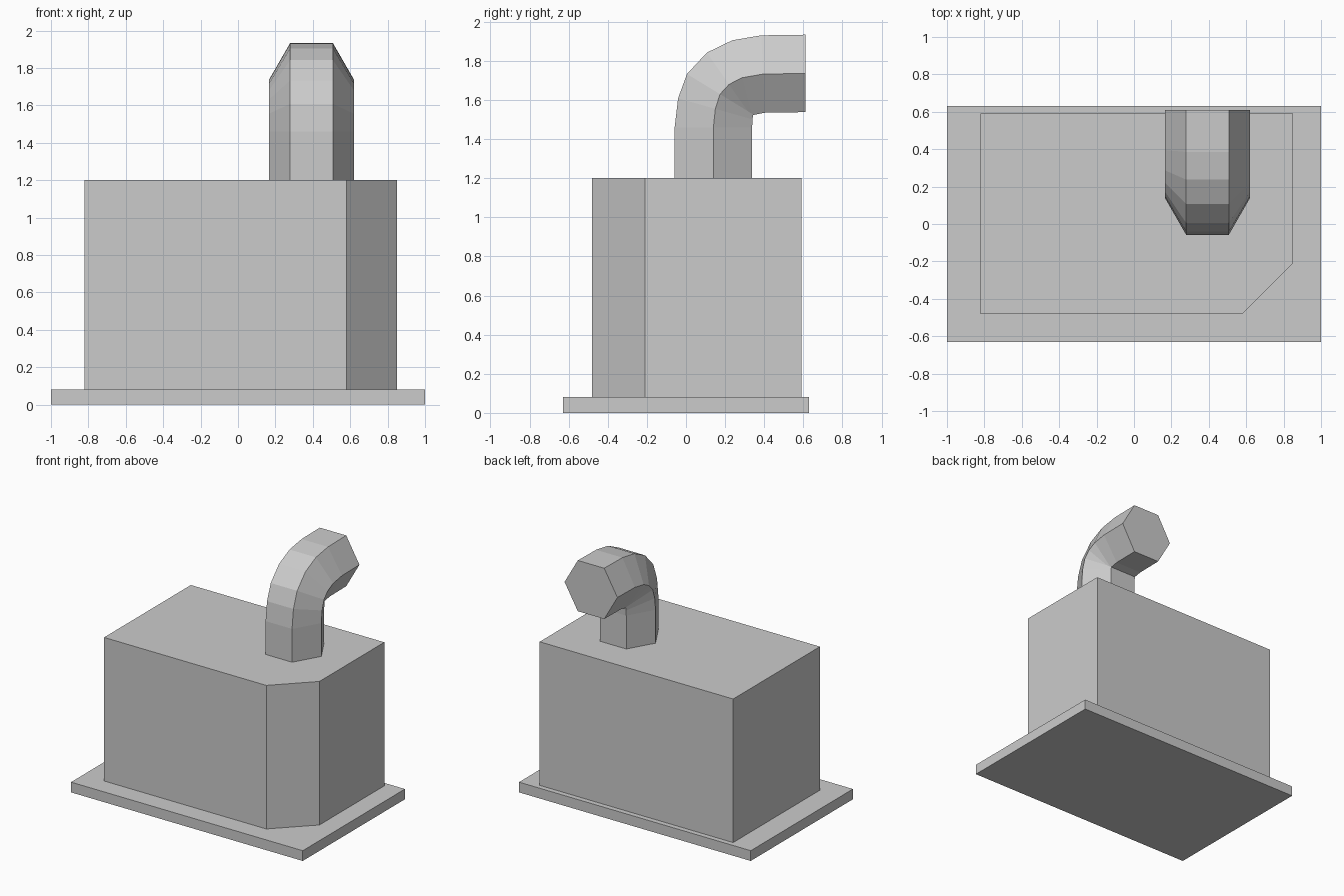
import bpy, bmesh
from mathutils import Vector

if "Cube" in bpy.data.objects:
    bpy.data.objects.remove(bpy.data.objects["Cube"])


def finish(name, bm):
    bmesh.ops.recalc_face_normals(bm, faces=bm.faces)
    mesh = bpy.data.meshes.new(name)
    bm.to_mesh(mesh)
    bm.free()
    obj = bpy.data.objects.new(name, mesh)
    bpy.context.collection.objects.link(obj)
    return obj


def loft(name, rings):
    """Bridge successive rings of points and cap both ends."""
    bm = bmesh.new()
    loops = [[bm.verts.new(p) for p in ring] for ring in rings]
    n = len(loops[0])
    for a, b in zip(loops, loops[1:]):
        for i in range(n):
            j = (i + 1) % n
            bm.faces.new((a[i], a[j], b[j], b[i]))
    bm.faces.new(loops[0])
    bm.faces.new(loops[-1])
    return finish(name, bm)


def prism(name, outline, z0, z1):
    return loft(name, [[(x, y, z) for x, y in outline] for z in (z0, z1)])


# Flat base slab
prism("base_plate", [(-1, -0.63), (1, -0.63), (1, 0.63), (-1, 0.63)], 0, 0.08)

# Main housing with one chamfered front corner
prism("housing", [(-0.82, -0.48), (0.58, -0.48), (0.85, -0.21),
                  (0.85, 0.59), (-0.82, 0.59)], 0.08, 1.2)

# Hexagonal bent pipe: each station is (centre y, z, outward y, z)
X, R, H = 0.393, 0.228, 0.198
stations = [
    (0.14, 1.20, -1, 0),
    (0.14, 1.46, -1, 0),
    (0.15, 1.555, -0.195, 0.055),
    (0.174, 1.63, -0.172, 0.105),
    (0.22, 1.68, -0.115, 0.165),
    (0.287, 1.714, -0.05, 0.192),
    (0.395, 1.733, -0.01, 0.198),
    (0.61, 1.736, 0, 1),
]
rings = []
for y, z, ny, nz in stations:
    c = Vector((X, y, z))
    up = Vector((0, ny, nz)).normalized() * H
    side = Vector((R, 0, 0))
    rings.append([c + side * s + up * u for s, u in
                  ((1, 0), (0.5, 1), (-0.5, 1), (-1, 0), (-0.5, -1), (0.5, -1))])
loft("exhaust_pipe", rings)
